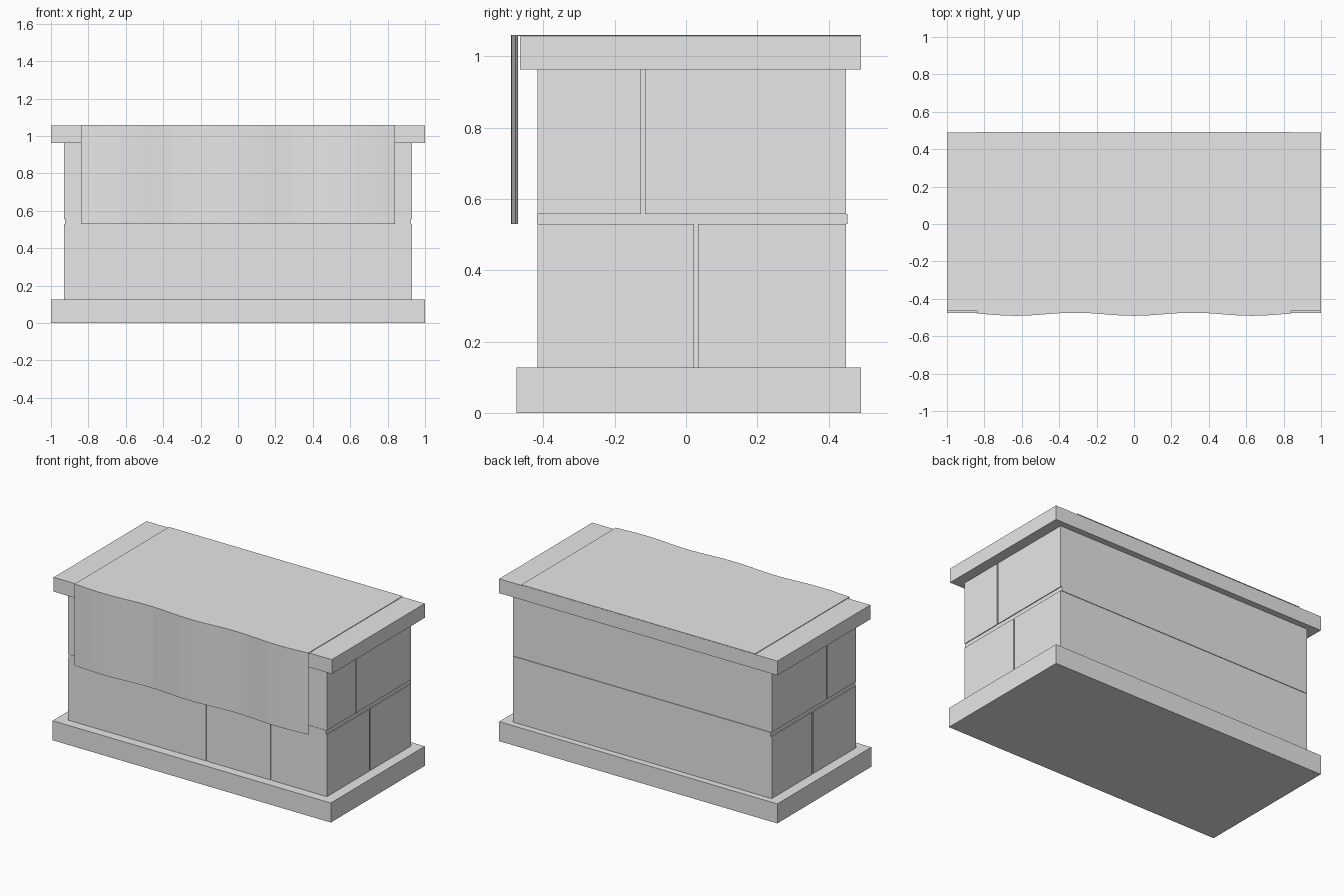
import bpy, bmesh, math

if "Cube" in bpy.data.objects:
    bpy.data.objects.remove(bpy.data.objects["Cube"])

stone = bpy.data.materials.new("pale_grey")
stone.diffuse_color = (0.8, 0.8, 0.8, 1)
stone.use_nodes = True
stone.node_tree.nodes["Principled BSDF"].inputs["Base Color"].default_value = stone.diffuse_color


def finish(name, bm):
    bmesh.ops.recalc_face_normals(bm, faces=bm.faces)
    me = bpy.data.meshes.new(name)
    bm.to_mesh(me)
    bm.free()
    me.materials.append(stone)
    ob = bpy.data.objects.new(name, me)
    bpy.context.collection.objects.link(ob)
    return ob


def box(name, x, y, z):
    """Box from (min, max) ranges on each axis."""
    bm = bmesh.new()
    bmesh.ops.create_cube(bm, size=1)
    for v in bm.verts:
        v.co = [r[0] if c < 0 else r[1] for c, r in zip(v.co, (x, y, z))]
    return finish(name, bm)


# Plinth and table slab
box("plinth", (-1, 1), (-0.475, 0.49), (0, 0.127))
box("table_slab", (-1, 1), (-0.465, 0.49), (0.962, 1.055))

# Mortar core and the joint band between the two courses
box("mortar_core", (-0.924, 0.924), (-0.41, 0.447), (0.12, 0.97))
box("joint_band", (-0.926, 0.926), (-0.418, 0.453), (0.53, 0.557))

# Stone facing: two courses, with staggered vertical joints
GAP = 0.0055
courses = [("lower", (0.12, 0.53), 0.028, (0.065, 0.53)),
           ("upper", (0.557, 0.97), -0.12, (-0.53, -0.065))]
for label, z, side_joint, front_joints in courses:
    for side, s in (("right", 1), ("left", -1)):
        x = tuple(sorted((s * 0.90, s * 0.931)))
        box(f"{label}_{side}_block_front", x, (-0.412, side_joint - GAP), z)
        box(f"{label}_{side}_block_back", x, (side_joint + GAP, 0.449), z)
    edges = [-0.931 - GAP, *front_joints, 0.931 + GAP]
    for i, (a, b) in enumerate(zip(edges, edges[1:])):
        box(f"{label}_front_block_{i + 1}", (a + GAP, b - GAP), (-0.416, -0.39), z)
    box(f"{label}_back_block", (-0.931, 0.931), (0.43, 0.449), z)

# Altar cloth: flat over the slab, hanging in three soft folds at the front
N, HALF, T = 24, 0.84, 0.004
bm = bmesh.new()
rows = []
for i in range(N + 1):
    x = -HALF + 2 * HALF * i / N
    y = -0.4825 - 0.0085 * math.cos(2 * math.pi * x / 0.63)
    profile = [(0.491, 1.056), (0.491, 1.06), (y, 1.06), (y, 0.53),
               (y + T, 0.53), (y + T, 1.056)]
    rows.append([bm.verts.new((x, py, pz)) for py, pz in profile])
for a, b in zip(rows, rows[1:]):
    for j in range(6):
        k = (j + 1) % 6
        bm.faces.new((a[j], a[k], b[k], b[j]))
for r in (rows[0], rows[-1]):
    bm.faces.new((r[0], r[1], r[2], r[5]))
    bm.faces.new((r[5], r[2], r[3], r[4]))
finish("draped_cloth", bm)
